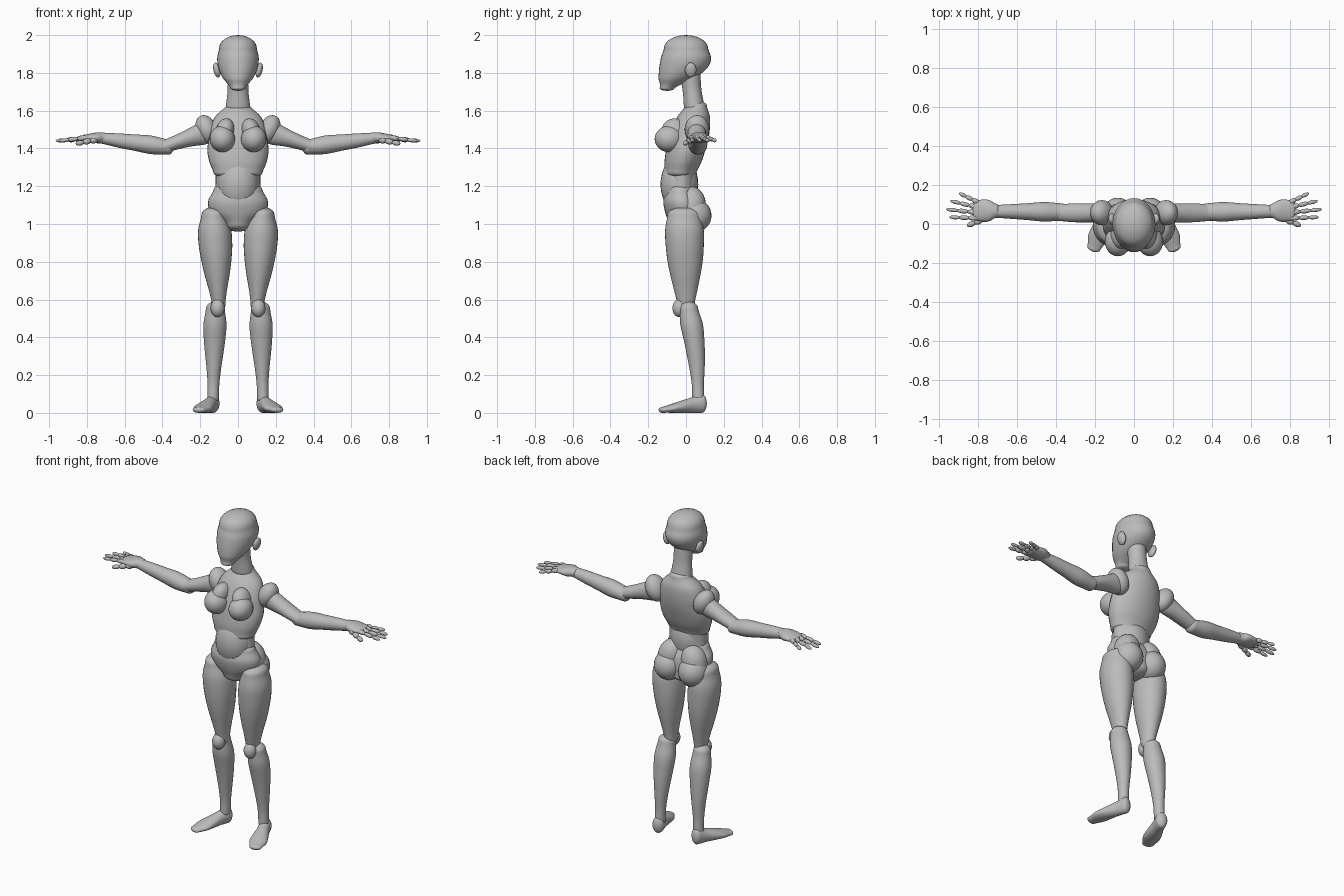
import bpy
import bmesh
from math import sin, cos, pi, radians
from mathutils import Matrix, Vector

cube = bpy.data.objects.get("Cube")
if cube:
    bpy.data.objects.remove(cube, do_unlink=True)

grey = bpy.data.materials.new("mannequin grey")
grey.use_nodes = True
tone = (.5, .5, .5, 1)
grey.diffuse_color = tone
grey.node_tree.nodes["Principled BSDF"].inputs["Base Color"].default_value = tone

X, Y, Z = Matrix.Identity(3)


def finish(name, bm, mirrored):
    """Turn a bmesh into a smooth grey object, mirrored across x when paired."""
    bmesh.ops.recalc_face_normals(bm, faces=bm.faces)
    for face in bm.faces:
        face.smooth = True
    mesh = bpy.data.meshes.new(name)
    bm.to_mesh(mesh)
    bm.free()
    mesh.materials.append(grey)
    obj = bpy.data.objects.new(name, mesh)
    bpy.context.collection.objects.link(obj)
    if mirrored:
        mirror = obj.modifiers.new("mirror", 'MIRROR')
        mirror.use_mirror_merge = False
    return obj


def spline(points, steps=6):
    """Catmull-Rom interpolation through evenly spaced points."""
    points = [Vector(p) for p in points]
    padded = [points[0]] + points + [points[-1]]
    smooth = []
    for before, a, b, after in zip(padded, padded[1:], padded[2:], padded[3:]):
        into, out = (b - before) / 2, (after - a) / 2
        for step in range(steps):
            t = step / steps
            ease = t * t * (3 - 2 * t)
            smooth.append(a.lerp(b, ease) + into * t * (1 - t) ** 2 - out * t * t * (1 - t))
    return smooth + [points[-1]]


def loft(name, across, start, end, sizes, caps, bow=0, mirrored=True, turn=None):
    """Skin ovals of the given half sizes from start to end, with domed caps.

    The sections lie along the two 'across' axes; bow pushes the middle along y."""
    start, end = Vector(start), Vector(end)
    along = across[0].cross(across[1])
    along *= 1 if along.dot(end - start) > 0 else -1
    radii = spline(sizes)
    last = len(radii) - 1
    sections = [(start.lerp(end, i / last) + Y * bow * sin(pi * i / last), size)
                for i, size in enumerate(radii)]
    angles = [radians(a) for a in range(15, 90, 15)]
    first_cap = [(start - along * caps[0] * sin(a), radii[0] * cos(a)) for a in angles]
    last_cap = [(end + along * caps[1] * sin(a), radii[-1] * cos(a)) for a in angles]
    sections = first_cap[::-1] + sections + last_cap

    bm = bmesh.new()
    sides = 32
    rings = []
    for centre, (u, v) in sections:
        spin = [2 * pi * k / sides for k in range(sides)]
        rings.append([bm.verts.new(centre + across[0] * u * cos(a) + across[1] * v * sin(a))
                      for a in spin])
    for low, high in zip(rings, rings[1:]):
        for k in range(sides):
            bm.faces.new((low[k - 1], low[k], high[k], high[k - 1]))
    for ring, tip in ((rings[0], start - along * caps[0]), (rings[-1], end + along * caps[1])):
        pole = bm.verts.new(tip)
        for k in range(sides):
            bm.faces.new((ring[k - 1], ring[k], pole))
    if turn:
        bm.transform(turn)
    return finish(name, bm, mirrored)


def add_ball(bm, centre, radii, turn):
    place = Matrix.Translation(centre) @ turn @ Matrix.Diagonal((*radii, 1))
    bmesh.ops.create_uvsphere(bm, u_segments=24, v_segments=16, radius=1, matrix=place)


def ball(name, centre, radii, tilt=0, mirrored=True):
    bm = bmesh.new()
    add_ball(bm, centre, radii, Matrix.Rotation(radians(tilt), 4, 'Y'))
    return finish(name, bm, mirrored)


def digit(name, start, end, radius, joints=3):
    """A finger made of overlapping bead-like joints."""
    bm = bmesh.new()
    start, end = Vector(start), Vector(end)
    step = (end - start) / joints
    turn = step.to_track_quat('Z', 'Y').to_matrix().to_4x4()
    for joint in range(joints):
        thick = radius * (1 - joint / 8)
        add_ball(bm, start + step * (joint + .5), (thick, thick, step.length * .6), turn)
    return finish(name, bm, True)


# Head, ears and neck
loft("head", (X, Y), (0, -.1, 1.72), (0, 0, 1.93),
     [(.04, .04), (.08, .095), (.103, .127), (.11, .133), (.1, .117)],
     caps=(.015, .07), bow=.035, mirrored=False)
ball("ears", (.112, .025, 1.815), (.018, .03, .04), tilt=12)
loft("neck", (X, Y), (0, .02, 1.8), (0, .045, 1.61), [(.055, .055), (.055, .05), (.065, .055)],
     caps=(.01, .01), mirrored=False)

# Torso
loft("ribcage", (X, Y), (0, .055, 1.63), (0, -.03, 1.27),
     [(.06, .055), (.12, .085), (.145, .1), (.155, .106), (.162, .104), (.152, .098), (.13, .084)],
     caps=(.02, .03), mirrored=False)
ball("breasts", (.083, -.09, 1.45), (.067, .076, .07), tilt=15)
ball("breast_tops", (.07, -.06, 1.49), (.05, .07, .07), tilt=-15)
loft("waist", (X, Y), (0, -.02, 1.34), (0, -.025, 1.12), [(.12, .08), (.118, .073), (.12, .075)],
     caps=(.02, .02), mirrored=False)
ball("abdomen", (0, -.035, 1.21), (.11, .1, .15), mirrored=False)
loft("pelvis", (X, Y), (0, 0, 1), (0, -.03, 1.18),
     [(.08, .09), (.145, .1), (.158, .1), (.13, .078)], caps=(.04, .04), mirrored=False)
ball("buttocks", (.083, .045, 1.045), (.085, .09, .09))
ball("upper_hips", (.08, .03, 1.1), (.075, .075, .1), tilt=-15)

# Legs
loft("thighs", (X, Y), (.128, -.01, 1.05), (.102, 0, .57),
     [(.065, .088), (.087, .102), (.089, .101), (.08, .094), (.066, .08), (.048, .062), (.035, .045)],
     caps=(.04, .04))
ball("kneecaps", (.108, -.035, .555), (.037, .037, .048))
loft("shins", (X, Y), (.12, .015, .55), (.132, .065, .07),
     [(.05, .05), (.061, .06), (.057, .055), (.048, .048), (.038, .04), (.031, .032), (.03, .032)],
     caps=(.04, .01), bow=.012)
toes_out = Matrix.Translation((.138, .065, 0)) @ Matrix.Rotation(radians(20), 4, 'Z')
loft("feet", (X, Z), (0, .02, .05), (0, -.2, .016),
     [(.034, .05), (.036, .041), (.045, .033), (.05, .024), (.035, .016)],
     caps=(.025, .02), turn=toes_out)

# Arms
ball("shoulders", (.165, .058, 1.5), (.055, .065, .08), tilt=25)
loft("upper_arms", (Y, Z), (.17, .057, 1.49), (.39, .058, 1.41),
     [(.047, .068), (.049, .052), (.048, .041), (.042, .036)], caps=(.03, .04))
loft("forearms", (Y, Z), (.37, .062, 1.407), (.73, .065, 1.455),
     [(.044, .04), (.05, .049), (.043, .043), (.037, .037), (.032, .028)], caps=(.03, .02))

# Hands, with fingers fanned out from the knuckles
loft("palms", (Y, Z), (.71, .068, 1.457), (.81, .07, 1.455),
     [(.036, .028), (.054, .029), (.056, .024), (.052, .018)], caps=(.02, .02))
fan = {"index": (.03, .945, .035), "middle": (.058, .96, .075),
       "ring": (.085, .94, .118), "little": (.11, .895, .157)}
for finger, (knuckle_y, tip_x, tip_y) in fan.items():
    digit(finger + "_fingers", (.8, knuckle_y, 1.458), (tip_x, tip_y, 1.44), .0135)
digit("thumbs", (.745, .035, 1.448), (.855, -.008, 1.425), .018)
